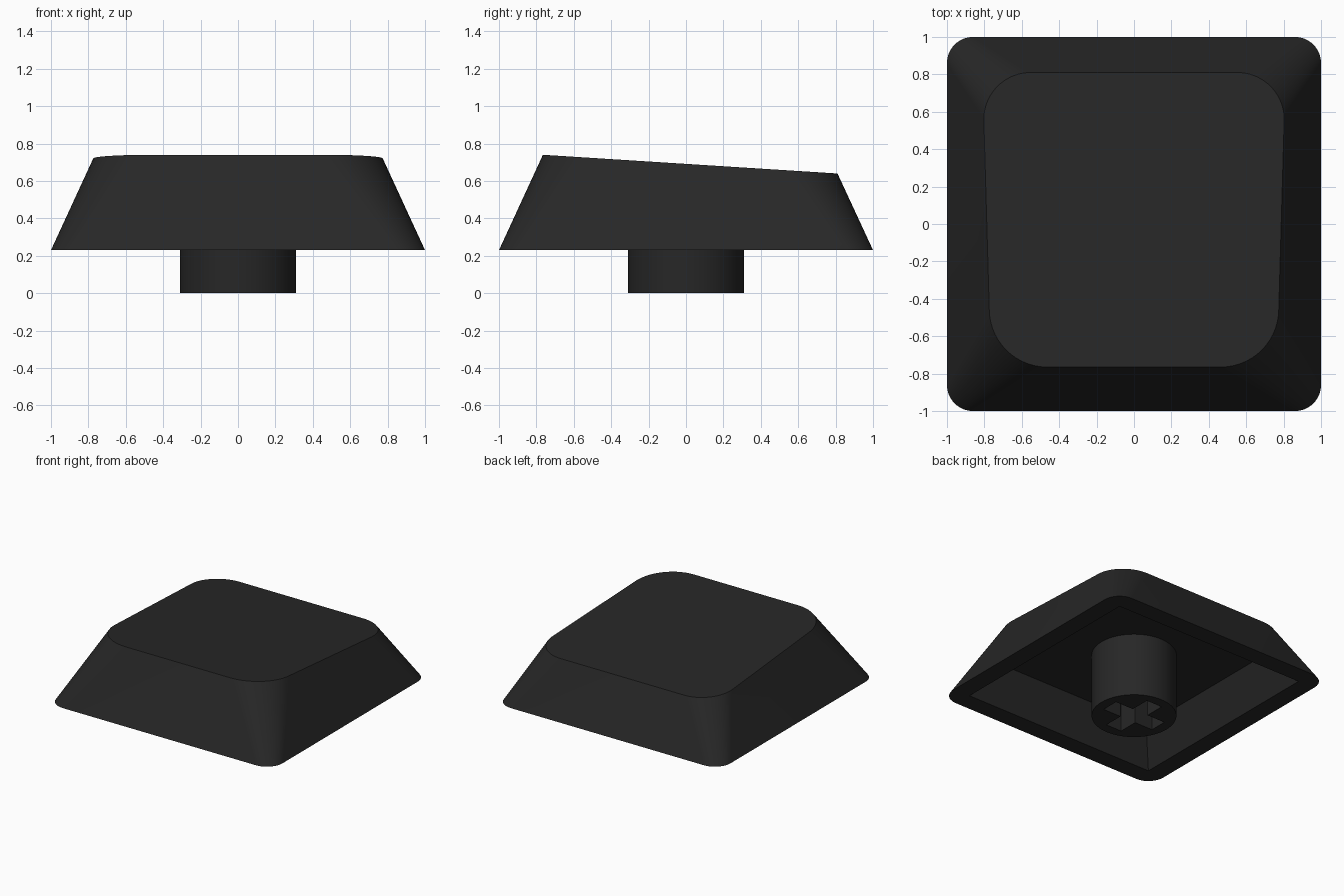
import bpy, bmesh, math

if "Cube" in bpy.data.objects:
    bpy.data.objects.remove(bpy.data.objects["Cube"])

plastic = bpy.data.materials.new("black_plastic")
plastic.diffuse_color = (0.02, 0.02, 0.02, 1)
plastic.use_nodes = True
plastic.node_tree.nodes["Principled BSDF"].inputs["Base Color"].default_value = plastic.diffuse_color

BASE_Z, CEILING_Z = 0.23, 0.51


def finish(bm, name):
    bmesh.ops.recalc_face_normals(bm, faces=bm.faces)
    mesh = bpy.data.meshes.new(name)
    bm.to_mesh(mesh)
    bm.free()
    mesh.materials.append(plastic)
    obj = bpy.data.objects.new(name, mesh)
    bpy.context.collection.objects.link(obj)
    bpy.ops.object.select_all(action='DESELECT')
    obj.select_set(True)
    bpy.context.view_layer.objects.active = obj
    bpy.ops.object.shade_smooth_by_angle(angle=math.radians(30))
    return obj


def rounded(corners, height, steps=14):
    """Outline with one arc per corner (x, y, radius), counter-clockwise."""
    points = []
    for i, (x, y, r) in enumerate(corners):
        cx = x - math.copysign(r, x)
        cy = y - math.copysign(r, y)
        for k in range(steps + 1):
            a = math.pi / 2 * (i + k / steps)
            px, py = cx + r * math.cos(a), cy + r * math.sin(a)
            points.append((px, py, height(py)))
    return points


def ring(bm, points):
    verts = [bm.verts.new(p) for p in points]
    edges = [bm.edges.new((v, verts[(i + 1) % len(verts)]))
             for i, v in enumerate(verts)]
    return verts, edges


def walls(bm, a, b):
    n = len(a)
    for i in range(n):
        bm.faces.new((a[i], a[(i + 1) % n], b[(i + 1) % n], b[i]))


def square(half, z):
    return [(half, half, z), (-half, half, z), (-half, -half, z), (half, -half, z)]


# Key cap: tapered shell with a sloping flat top and a hollow underside
bm = bmesh.new()
base, base_edges = ring(bm, rounded(
    [(1, 1, .14), (-1, 1, .14), (-1, -1, .14), (1, -1, .14)], lambda y: BASE_Z))
top, _ = ring(bm, rounded(
    [(.803, .81, .25), (-.803, .81, .25), (-.774, -.765, .31), (.774, -.765, .31)],
    lambda y: .74 - .1 * (y + .765) / 1.575))
opening, opening_edges = ring(bm, square(.853, BASE_Z))
ceiling, _ = ring(bm, square(.725, CEILING_Z))
walls(bm, base, top)
bm.faces.new(top)
walls(bm, opening, ceiling)
bm.faces.new(ceiling)
bmesh.ops.triangle_fill(bm, edges=base_edges + opening_edges, use_beauty=True,
                        normal=(0, 0, -1))
finish(bm, "key_cap")

# Stem: round post with a cross-shaped socket in its lower end
R, ARM, W, SOCKET_Z = .31, .23, .07, .40
circle = [(R * math.cos(math.tau * i / 64), R * math.sin(math.tau * i / 64))
          for i in range(64)]
cross = []
for c, s in ((1, 0), (0, 1), (-1, 0), (0, -1)):
    for x, y in ((ARM, -W), (ARM, W), (W, W)):
        cross.append((x * c - y * s, x * s + y * c))


def at(points, z):
    return [(x, y, z) for x, y in points]


bm = bmesh.new()
low, low_edges = ring(bm, at(circle, 0))
high, _ = ring(bm, at(circle, CEILING_Z))
mouth, mouth_edges = ring(bm, at(cross, 0))
floor, _ = ring(bm, at(cross, SOCKET_Z))
walls(bm, low, high)
bm.faces.new(high)
walls(bm, mouth, floor)
bm.faces.new(floor)
bmesh.ops.triangle_fill(bm, edges=low_edges + mouth_edges, use_beauty=True,
                        normal=(0, 0, -1))
finish(bm, "stem")
